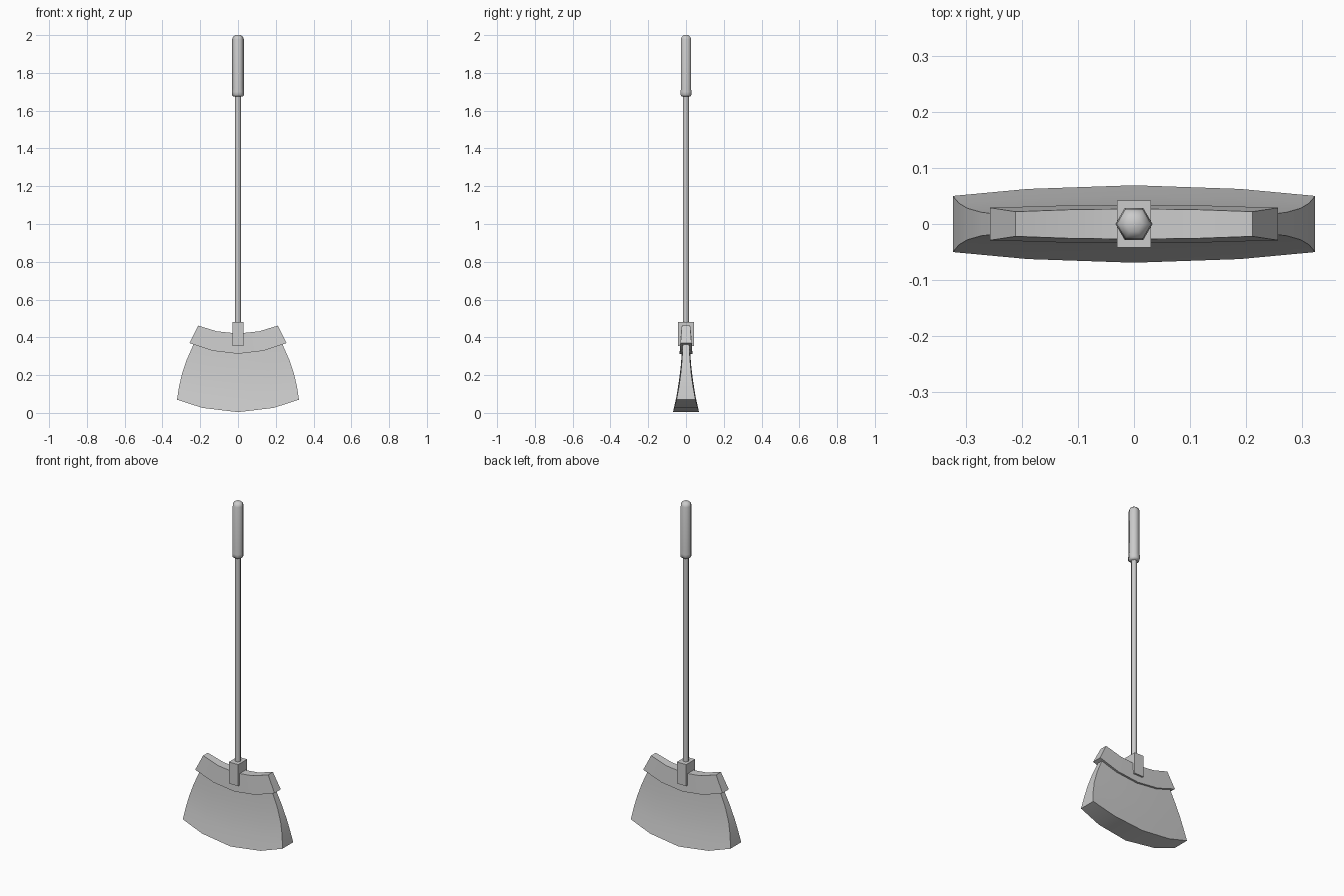
import bpy, math

if "Cube" in bpy.data.objects:
    bpy.data.objects.remove(bpy.data.objects["Cube"])

def make(name, verts, faces, angle=None):
    mesh = bpy.data.meshes.new(name)
    mesh.from_pydata(verts, [], faces)
    mesh.update()
    ob = bpy.data.objects.new(name, mesh)
    bpy.context.collection.objects.link(ob)
    bpy.ops.object.select_all(action='DESELECT')
    ob.select_set(True)
    bpy.context.view_layer.objects.active = ob
    bpy.ops.object.mode_set(mode='EDIT')
    bpy.ops.mesh.select_all(action='SELECT')
    bpy.ops.mesh.normals_make_consistent(inside=False)
    bpy.ops.object.mode_set(mode='OBJECT')
    if angle:
        bpy.ops.object.shade_smooth_by_angle(angle=math.radians(angle))
    return ob

def hex_lathe(name, profile, angle):
    """Six-sided solid through (radius, z) rings."""
    verts = [(r * math.cos(k * math.pi / 3), r * math.sin(k * math.pi / 3), z)
             for r, z in profile for k in range(6)]
    faces = [(i * 6 + k, i * 6 + (k + 1) % 6, i * 6 + 6 + (k + 1) % 6, i * 6 + 6 + k)
             for i in range(len(profile) - 1) for k in range(6)]
    n = len(verts)
    faces += [tuple(range(5, -1, -1)), tuple(range(n - 6, n))]
    return make(name, verts, faces, angle)

def arched_slab(name, rows, cols, angle):
    """Loft of arched rows: half width, end z, centre z, end depth, centre depth."""
    verts, faces = [], []
    n = len(cols)
    for w, ze, zc, de, dc in rows:
        ring = [(f * w, dc + (de - dc) * f * f, zc + (ze - zc) * f * f) for f in cols]
        verts += [(x, -d, z) for x, d, z in ring]
        verts += [(x, d, z) for x, d, z in reversed(ring)]
    m = 2 * n
    for i in range(len(rows) - 1):
        faces += [(i * m + k, i * m + (k + 1) % m, i * m + m + (k + 1) % m, i * m + m + k)
                  for k in range(m)]
    for b in (0, (len(rows) - 1) * m):
        faces += [(b + k, b + k + 1, b + m - 2 - k, b + m - 1 - k) for k in range(n - 1)]
    return make(name, verts, faces, angle)

# Flared bristles
arched_slab("bristles", [
    (0.323, 0.070, 0.004, 0.050, 0.069),
    (0.312, 0.140, 0.085, 0.037, 0.051),
    (0.297, 0.205, 0.165, 0.028, 0.038),
    (0.272, 0.280, 0.245, 0.021, 0.028),
    (0.238, 0.357, 0.320, 0.017, 0.022),
    (0.220, 0.400, 0.360, 0.015, 0.019)],
    (-1, -0.585, 0, 0.585, 1), 35)

# Curved head holding the bristles
arched_slab("head_band", [
    (0.257, 0.370, 0.313, 0.029, 0.034),
    (0.211, 0.462, 0.420, 0.022, 0.027)],
    (-1, -0.53, 0, 0.53, 1), 35)

# Handle socket block
bpy.ops.mesh.primitive_cube_add(size=1, location=(0, 0, 0.418))
socket = bpy.context.object
socket.name = "socket"
socket.scale = (0.06, 0.083, 0.126)

# Hexagonal handle and grip
hex_lathe("handle", [(0.017, 0.44), (0.017, 1.70)], 65)
hex_lathe("grip", [(0.026, 1.675), (0.033, 1.684), (0.033, 1.70), (0.031, 1.72),
                   (0.031, 1.978), (0.027, 1.990), (0.015, 2.0)], 65)
